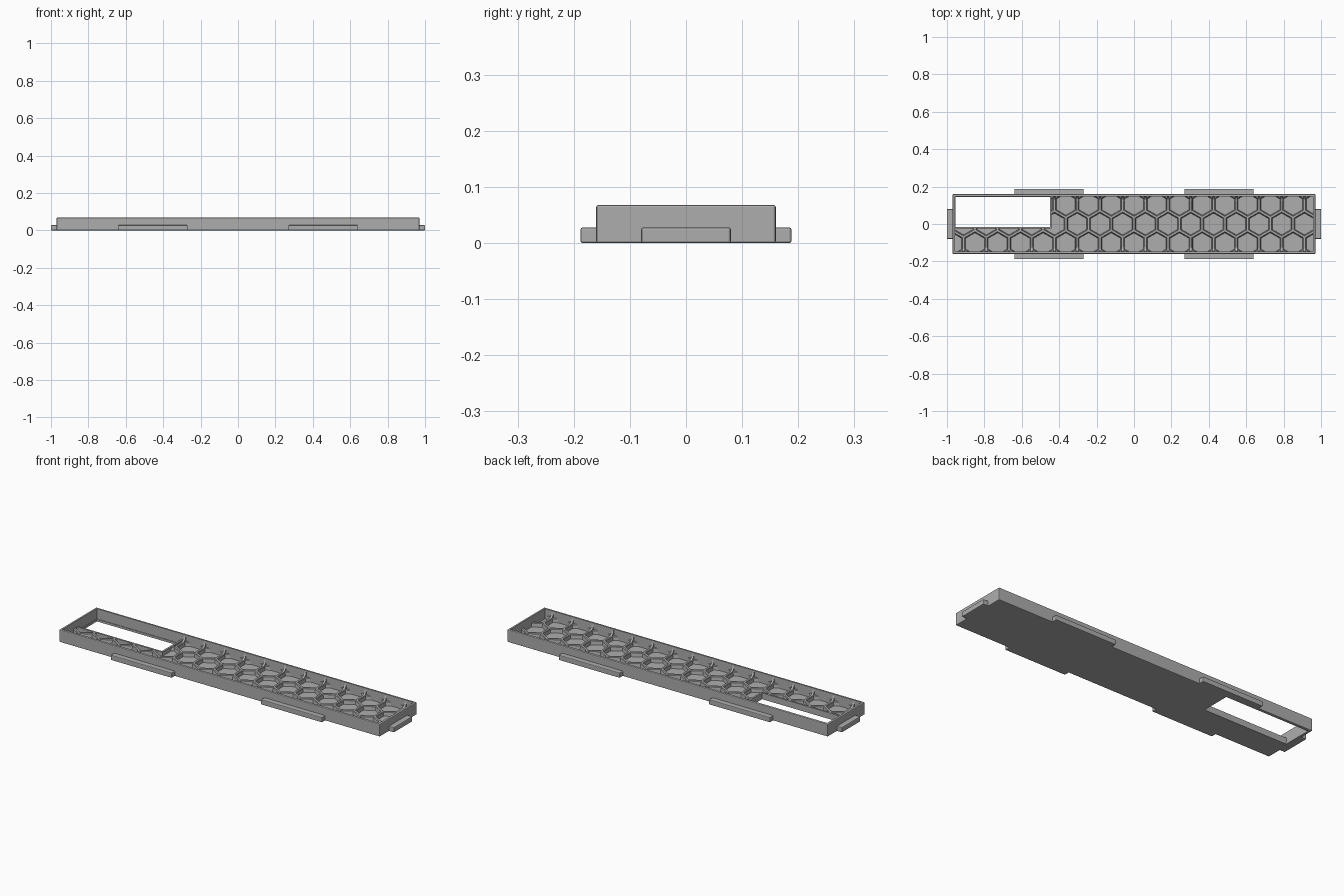
import bpy, bmesh, math
from mathutils import Vector

cube = bpy.data.objects.get("Cube")
if cube:
    bpy.data.objects.remove(cube, do_unlink=True)

grey = bpy.data.materials.new("Plain grey")
grey.use_nodes = True
grey.diffuse_color = (0.42, 0.42, 0.42, 1)
grey.node_tree.nodes["Principled BSDF"].inputs["Base Color"].default_value = (0.42, 0.42, 0.42, 1)

L, W, H = 0.97, 0.16, 0.068          # tray half length, half width, height
T, FLOOR, RIB = 0.012, 0.012, 0.034  # wall thickness, floor top, rib top
PITCH = 0.1215
R = PITCH / math.sqrt(3)
WIN = (-0.955, -0.45, -0.015, 0.145)  # window x0, x1, y0, y1
IX, IY = L - T, W - T


def finish(bm, name):
    bmesh.ops.recalc_face_normals(bm, faces=bm.faces)
    mesh = bpy.data.meshes.new(name)
    bm.to_mesh(mesh)
    bm.free()
    obj = bpy.data.objects.new(name, mesh)
    bpy.context.collection.objects.link(obj)
    mesh.materials.append(grey)
    return obj


def add_box(bm, x0, x1, y0, y1, z0, z1):
    verts = bmesh.ops.create_cube(bm, size=1)["verts"]
    for v in verts:
        v.co = Vector((x0 if v.co.x < 0 else x1, y0 if v.co.y < 0 else y1,
                       z0 if v.co.z < 0 else z1))


def box(name, *bounds, bevel=0):
    bm = bmesh.new()
    add_box(bm, *bounds)
    obj = finish(bm, name)
    if bevel:
        mod = obj.modifiers.new("Bevel", 'BEVEL')
        mod.width, mod.segments = bevel, 2
    return obj


def cut(obj, cutter):
    cutter.hide_render = True
    cutter.hide_set(True)
    mod = obj.modifiers.new("Cut", 'BOOLEAN')
    mod.operation, mod.object, mod.solver = 'DIFFERENCE', cutter, 'EXACT'


def prism(bm, a, b, section):
    """Sweep a section of (sideways, height) points from a to b."""
    d = (b - a).normalized()
    side = Vector((-d.y, d.x, 0))
    rings = [[bm.verts.new(p + side * s + Vector((0, 0, z))) for s, z in section]
             for p in (a, b)]
    n = len(section)
    for i in range(n):
        j = (i + 1) % n
        bm.faces.new((rings[0][i], rings[0][j], rings[1][j], rings[1][i]))
    bm.faces.new(rings[0][::-1])
    bm.faces.new(rings[1])


# Tray shell with its cavity and window
tray = box("tray_shell", -L, L, -W, W, 0, H, bevel=0.004)
cut(tray, box("cavity_cutter", -IX, IX, -IY, IY, FLOOR, 0.2))
cut(tray, box("window_cutter", *WIN, -0.1, 0.2))

# Honeycomb ribs, trimmed to the cavity and the window
bm = bmesh.new()
rib = [(-0.011, FLOOR - 0.004), (-0.008, RIB - 0.003), (-0.005, RIB),
       (0.005, RIB), (0.008, RIB - 0.003), (0.011, FLOOR - 0.004)]
seen = set()
for row in (-1, 0, 1):
    for k in range(-9, 10):
        c = Vector(((k + (0.5 if row == 0 else 0)) * PITCH, row * 1.5 * R, 0))
        pts = [c + Vector((R * math.sin(i * math.pi / 3), R * math.cos(i * math.pi / 3), 0))
               for i in range(6)]
        for a, b in zip(pts, pts[1:] + pts[:1]):
            m = (a + b) / 2
            key = (round(m.x, 3), round(m.y, 3))
            if key not in seen and abs(m.x) < L + 0.03 and abs(m.y) < W:
                seen.add(key)
                prism(bm, a, b, rib)
for co, no in (((IX + 0.003, 0, 0), (1, 0, 0)), ((-IX - 0.003, 0, 0), (-1, 0, 0)),
               ((0, IY + 0.003, 0), (0, 1, 0)), ((0, -IY - 0.003, 0), (0, -1, 0))):
    geom = bm.verts[:] + bm.edges[:] + bm.faces[:]
    bmesh.ops.bisect_plane(bm, geom=geom, plane_co=co, plane_no=no, clear_outer=True)
    bmesh.ops.holes_fill(bm, edges=[e for e in bm.edges if e.is_boundary], sides=0)
# Split along the window sides and drop whatever lies inside it
for co, no in (((WIN[1], 0, 0), (1, 0, 0)), ((0, WIN[2], 0), (0, 1, 0))):
    geom = bm.verts[:] + bm.edges[:] + bm.faces[:]
    bmesh.ops.bisect_plane(bm, geom=geom, plane_co=co, plane_no=no)
inside = [f for f in bm.faces if f.calc_center_median().x < WIN[1] - 1e-4
          and f.calc_center_median().y > WIN[2] + 1e-4]
bmesh.ops.delete(bm, geom=inside, context='FACES')
finish(bm, "honeycomb_ribs")

# Raised frame along the window edges
bm = bmesh.new()
add_box(bm, -IX, WIN[1] + 0.01, WIN[2] - 0.01, WIN[2], 0.005, RIB)
add_box(bm, WIN[1], WIN[1] + 0.01, WIN[2], IY + 0.002, 0.005, RIB)
finish(bm, "window_frame")

# Gussets where the outer ribs climb the long walls, with a concave edge
bm = bmesh.new()
for k in range(-8, 8):
    x = (k + 0.5) * PITCH
    for s in (-1, 1):
        if s > 0 and x < WIN[1]:
            continue
        prof = [(IY + 0.003, RIB - 0.01), (IY + 0.003, H - 0.004)]
        for i in range(6):
            t = i * math.pi / 10
            prof.append((IY - 0.026 * (1 - math.cos(t)), H - 0.004 - 0.031 * math.sin(t)))
        prof.append((IY - 0.026, RIB - 0.01))
        rings = [[bm.verts.new((x + o, s * y, z)) for y, z in prof] for o in (-0.006, 0.006)]
        for i in range(len(prof)):
            bm.faces.new((rings[0][i - 1], rings[0][i], rings[1][i], rings[1][i - 1]))
        bm.faces.new(rings[0])
        bm.faces.new(rings[1])
finish(bm, "wall_gussets")

# Clip tabs on the long sides and the ends
for s, side in ((-1, "front"), (1, "back")):
    for e, end in ((-1, "right"), (1, "left")):
        xs, ys = sorted((e * 0.27, e * 0.64)), sorted((s * 0.15, s * 0.188))
        box(f"{side}_{end}_tab", *xs, *ys, 0, 0.028, bevel=0.004)
for e, end in ((-1, "right"), (1, "left")):
    xs = sorted((e * 0.962, e * 1.0))
    box(f"{end}_end_tab", *xs, -0.08, 0.08, 0, 0.028, bevel=0.004)
